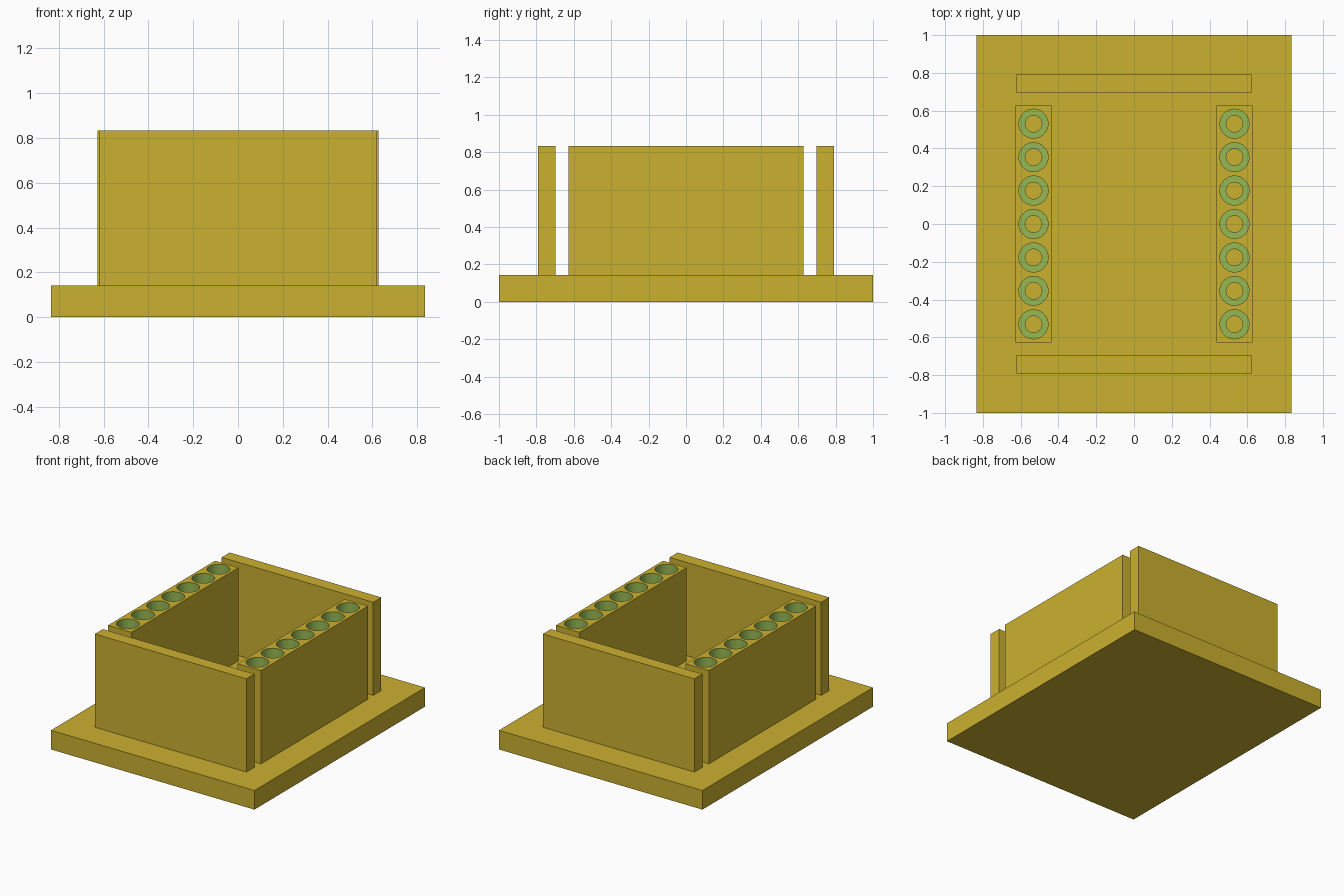
import bpy
import bmesh
import math
from mathutils import Matrix

if "Cube" in bpy.data.objects:
    bpy.data.objects.remove(bpy.data.objects["Cube"])

BASE_TOP, WALL_TOP = 0.142, 0.834
ROW_X, PITCH = 0.532, 0.177
HOLE_R, PIN_R = 0.077, 0.044
SHOULDER_Z = 0.5


def material(name, color):
    m = bpy.data.materials.new(name)
    m.diffuse_color = (*color, 1)
    m.use_nodes = True
    m.node_tree.nodes["Principled BSDF"].inputs["Base Color"].default_value = m.diffuse_color
    return m


gold = material("gold", (0.60, 0.44, 0.03))
green = material("green", (0.30, 0.48, 0.09))


def new_object(name, bm):
    mesh = bpy.data.meshes.new(name)
    bm.to_mesh(mesh)
    bm.free()
    ob = bpy.data.objects.new(name, mesh)
    bpy.context.collection.objects.link(ob)
    mesh.materials.append(gold)
    return ob


def box(name, x0, x1, y0, y1, z0, z1):
    bm = bmesh.new()
    mat = (Matrix.Translation(((x0 + x1) / 2, (y0 + y1) / 2, (z0 + z1) / 2))
           @ Matrix.Diagonal((x1 - x0, y1 - y0, z1 - z0, 1)))
    bmesh.ops.create_cube(bm, size=1, matrix=mat)
    return new_object(name, bm)


def hole_cutter(name, x, radius, z0, z1):
    bm = bmesh.new()
    for i in range(-3, 4):
        bmesh.ops.create_cone(
            bm, cap_ends=True, segments=32, radius1=radius, radius2=radius,
            depth=z1 - z0,
            matrix=Matrix.Translation((x, i * PITCH, (z0 + z1) / 2)))
    return new_object(name, bm)


# Base plate
box("base_plate", -0.835, 0.835, -1, 1, 0, BASE_TOP)

# End walls
for side, label in ((-1, "front"), (1, "back")):
    ys = sorted((side * 0.697, side * 0.791))
    box(label + "_wall", -0.622, 0.622, *ys, BASE_TOP, WALL_TOP)

# Pin blocks with stepped holes
for side, label in ((-1, "left"), (1, "right")):
    x = side * ROW_X
    block = box(label + "_pin_block", x - 0.096, x + 0.096, -0.628, 0.628,
                BASE_TOP, WALL_TOP)
    cutters = [hole_cutter("wide_hole_cutter", x, HOLE_R, SHOULDER_Z, 1),
               hole_cutter("narrow_hole_cutter", x, PIN_R, 0.05, 0.9)]
    bpy.context.view_layer.objects.active = block
    for cutter in cutters:
        mod = block.modifiers.new("holes", 'BOOLEAN')
        mod.operation, mod.solver, mod.object = 'DIFFERENCE', 'EXACT', cutter
        bpy.ops.object.modifier_apply(modifier=mod.name)
        bpy.data.objects.remove(cutter)

    # Faces inside the holes are green
    block.data.materials.clear()
    block.data.materials.append(gold)
    block.data.materials.append(green)
    for p in block.data.polygons:
        c = p.center
        y = round(c.y / PITCH) * PITCH
        inside = math.hypot(c.x - x, c.y - y) < HOLE_R + 0.002
        p.material_index = int(inside and c.z < WALL_TOP - 0.001
                               and p.normal.z > -0.5)
